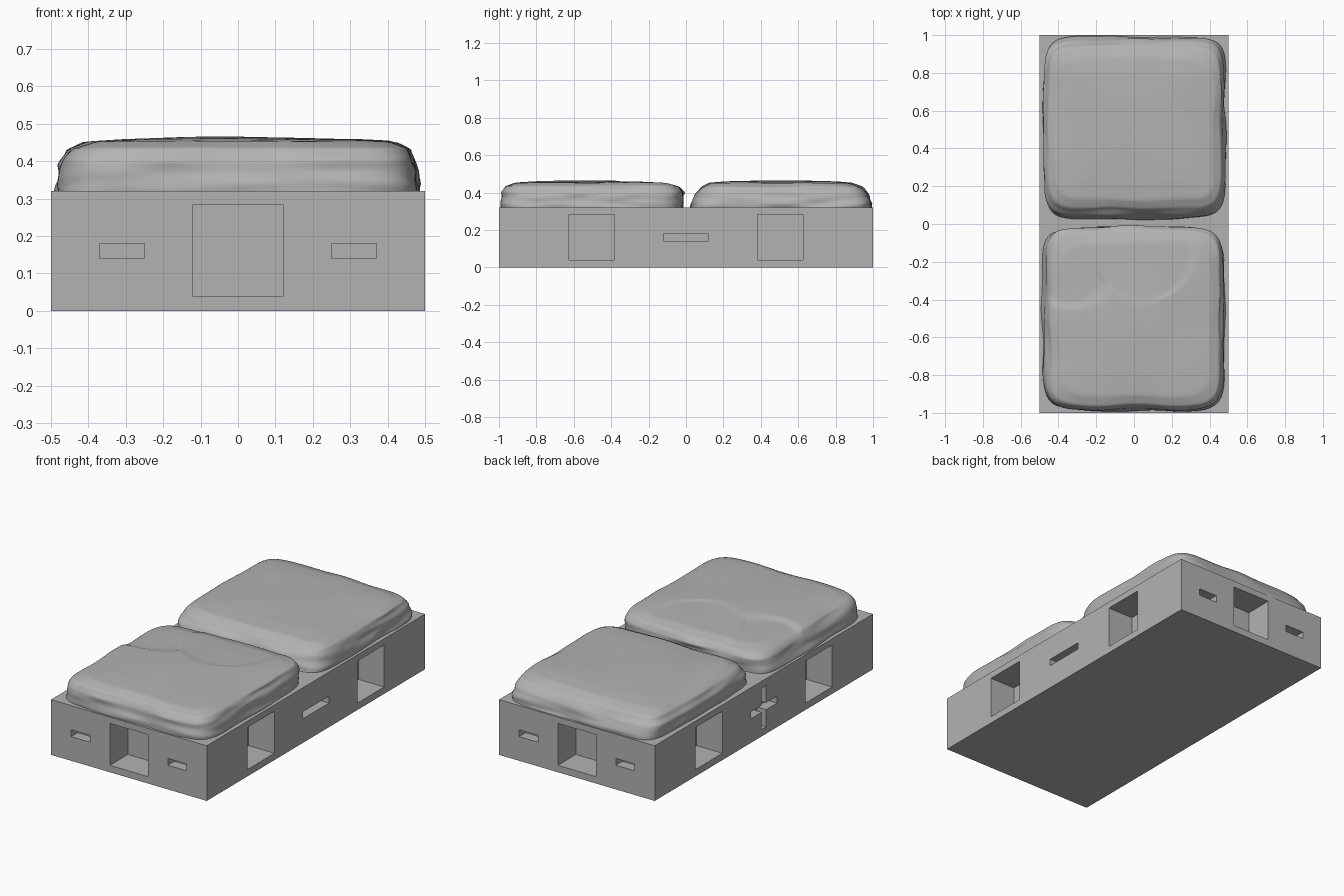
import bpy, bmesh, math
from mathutils import Vector, Matrix, noise

if "Cube" in bpy.data.objects:
    bpy.data.objects.remove(bpy.data.objects["Cube"])

grey = bpy.data.materials.new("stone grey")
grey.diffuse_color = (0.45, 0.45, 0.45, 1)
grey.use_nodes = True
grey.node_tree.nodes["Principled BSDF"].inputs["Base Color"].default_value = grey.diffuse_color

def add_object(name, bm):
    bmesh.ops.recalc_face_normals(bm, faces=bm.faces)
    me = bpy.data.meshes.new(name)
    bm.to_mesh(me)
    bm.free()
    me.materials.append(grey)
    ob = bpy.data.objects.new(name, me)
    bpy.context.collection.objects.link(ob)
    return ob

def box(bm, x0, x1, y0, y1, z0, z1):
    m = Matrix.Translation(((x0+x1)/2, (y0+y1)/2, (z0+z1)/2)) @ Matrix.Diagonal((x1-x0, y1-y0, z1-z0, 1))
    bmesh.ops.create_cube(bm, size=1, matrix=m)

# Base block
bm = bmesh.new()
box(bm, -0.5, 0.5, -1, 1, 0, 0.32)
base = add_object("base_block", bm)

# Connector pockets and slots cut into all four sides
bm = bmesh.new()
DEEP, SLOT = 0.165, 0.06
for s in (-1, 1):
    def ends(x, w, z0, z1, d):
        ys = sorted((s*(1-d), s*1.05))
        box(bm, x-w, x+w, ys[0], ys[1], z0, z1)
    def sides(y, w, z0, z1, d):
        xs = sorted((s*(0.5-d), s*0.55))
        box(bm, xs[0], xs[1], y-w, y+w, z0, z1)
    ends(0, 0.122, 0.04, 0.283, DEEP)
    for t in (-1, 1):
        ends(t*0.31, 0.06, 0.14, 0.18, SLOT)
        sides(t*0.503, 0.122, 0.04, 0.283, DEEP)
    sides(0, 0.12, 0.14, 0.18, SLOT)
    if s < 0:                       # upright bar of the cross on the left side
        sides(0, 0.02, 0.04, 0.28, SLOT)
cutter = add_object("pocket_cutter", bm)
cutter.hide_render = True
cutter.hide_viewport = True
mod = base.modifiers.new("pockets", "BOOLEAN")
mod.operation = "DIFFERENCE"
mod.solver = "EXACT"
mod.use_self = True
mod.object = cutter

def smooth(a, b, v):
    t = max(0, min(1, (v-a)/(b-a)))
    return t*t*(3-2*t)

def chip(x, y):
    """Shallow flaked lobes at the rear of the front slab."""
    left = smooth(-0.43, -0.38, y + 0.03*math.sin(x*14)) * smooth(0.02, -0.02, x + 0.10 - 0.45*(y+0.25))
    r = math.hypot((x-0.05)/0.27, (y+0.13)/0.28)
    right = smooth(1.04, 0.94, r)
    return 0.012*left*(1-right) + 0.006*right

# Weathered slab: stacked rounded-square rings (z, x0, x1, y0, y1)
def slab(name, rings, seed, flaked=False, steps=240, sub=6):
    bm = bmesh.new()
    off = Vector((seed, seed*2, seed*3))
    loops = []
    for i in range((len(rings)-1)*sub + 1):
        k = min(i//sub, len(rings)-2)
        f = i/sub - k
        z, x0, x1, y0, y1 = [a+(b-a)*f for a, b in zip(rings[k], rings[k+1])]
        edge = smooth(0.1, 0.35, (x1-x0)/2)
        loop = []
        for j in range(steps):
            a = 2*math.pi*j/steps
            c, s = math.cos(a), math.sin(a)
            n = 8.0
            r = (abs(c)**n + abs(s)**n)**(-1/n)
            x, y = (x0+x1)/2 + c*r*(x1-x0)/2, (y0+y1)/2 + s*r*(y1-y0)/2
            # broad outline waves plus flatter horizontal strata
            w = noise.noise(Vector((x*4, y*4, z*6))+off)*0.012
            w += noise.noise(Vector((x*5, y*5, z*32))+off)*0.010
            w *= edge
            dz = noise.noise(Vector((x*3.5, y*3.5, 0))+off)*0.004*smooth(0.36, 0.45, z)
            if flaked:
                dz -= chip(x, y)*smooth(0.36, 0.45, z)
            x = max(-0.497, min(0.497, x+c*w))
            y = max(-0.997, min(0.997, y+s*w))
            loop.append(bm.verts.new((x, y, z+dz)))
        loops.append(loop)
    for p, q in zip(loops, loops[1:]):
        for j in range(steps):
            bm.faces.new((p[j], p[(j+1) % steps], q[(j+1) % steps], q[j]))
    bm.faces.new(loops[0])
    bm.faces.new(loops[-1])
    bmesh.ops.smooth_vert(bm, verts=bm.verts, factor=0.5, use_axis_x=True, use_axis_y=True, use_axis_z=True)
    ob = add_object(name, bm)
    for p in ob.data.polygons:
        p.use_smooth = True
    return ob

slab("front_slab", [
    (0.305, -0.485, 0.475, -0.985, -0.02),
    (0.34, -0.48, 0.475, -0.985, -0.02),
    (0.40, -0.465, 0.47, -0.98, -0.015),
    (0.435, -0.44, 0.455, -0.96, -0.04),
    (0.453, -0.39, 0.41, -0.91, -0.10),
    (0.459, -0.30, 0.31, -0.80, -0.20),
    (0.462, -0.15, 0.15, -0.65, -0.35),
    (0.463, -0.01, 0.01, -0.51, -0.49)], 3.7, True)

slab("back_slab", [
    (0.305, -0.475, 0.485, 0.025, 0.99),
    (0.34, -0.48, 0.485, 0.03, 0.99),
    (0.39, -0.48, 0.475, 0.05, 0.975),
    (0.43, -0.455, 0.46, 0.085, 0.94),
    (0.451, -0.41, 0.42, 0.13, 0.88),
    (0.458, -0.32, 0.32, 0.22, 0.80),
    (0.462, -0.15, 0.15, 0.36, 0.66),
    (0.463, -0.01, 0.01, 0.50, 0.52)], 8.2)
